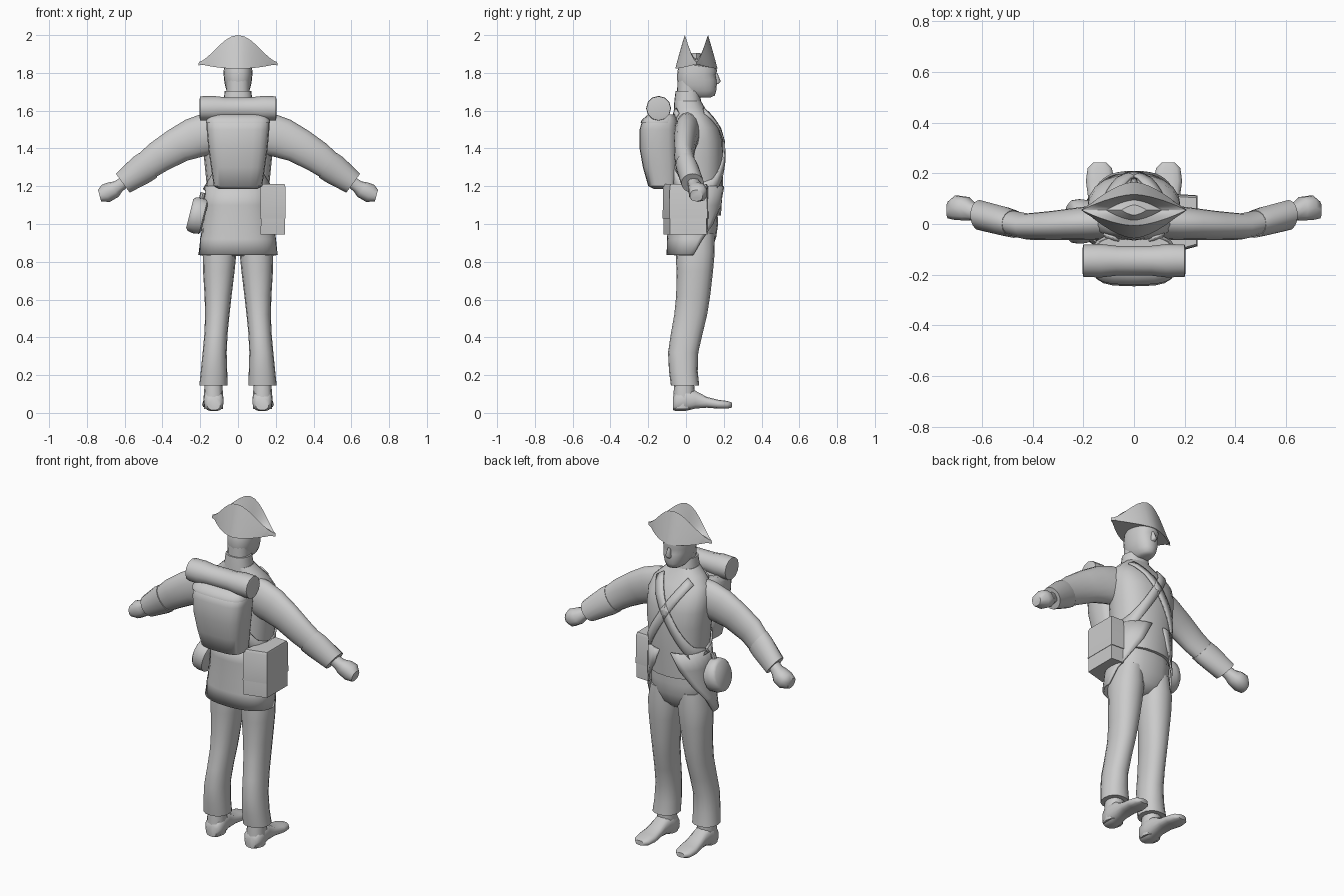
import bpy, bmesh, math
from mathutils import Vector

if "Cube" in bpy.data.objects:
    bpy.data.objects.remove(bpy.data.objects["Cube"])

grey = bpy.data.materials.new("plain_grey")
grey.diffuse_color = (0.6, 0.6, 0.6, 1)
grey.use_nodes = True
grey.node_tree.nodes["Principled BSDF"].inputs["Base Color"].default_value = grey.diffuse_color


def make(name, rows, closed=True, caps=True, thick=0, angle=40):
    """Skin a list of equal-length point rows."""
    bm = bmesh.new()
    vs = [[bm.verts.new(p) for p in r] for r in rows]
    n = len(rows[0])
    for a, b in zip(vs, vs[1:]):
        for i in range(n if closed else n - 1):
            j = (i + 1) % n
            bm.faces.new((a[i], a[j], b[j], b[i]))
    if caps and closed:
        bm.faces.new(vs[0])
        bm.faces.new(vs[-1])
    bmesh.ops.recalc_face_normals(bm, faces=bm.faces)
    me = bpy.data.meshes.new(name)
    bm.to_mesh(me)
    bm.free()
    ob = bpy.data.objects.new(name, me)
    bpy.context.collection.objects.link(ob)
    me.materials.append(grey)
    if thick:
        m = ob.modifiers.new("thickness", 'SOLIDIFY')
        m.thickness = thick
        m.offset = 0
    bpy.ops.object.select_all(action='DESELECT')
    ob.select_set(True)
    bpy.context.view_layer.objects.active = ob
    bpy.ops.object.shade_smooth_by_angle(angle=math.radians(angle))
    return ob


def sp(v, p):
    return math.copysign(abs(v) ** p, v)


def ring(c, u, v, n=16, p=1.0):
    """Closed (super)ellipse around c with half axes u and v."""
    c, u, v = Vector(c), Vector(u), Vector(v)
    return [c + u * sp(math.cos(t), p) + v * sp(math.sin(t), p)
            for t in (2 * math.pi * i / n for i in range(n))]


def level(z, back, front, rx, cx=0, n=20, p=0.85):
    """Horizontal ring given by its back, front and half width."""
    return ring((cx, (back + front) / 2, z), (rx, 0, 0), (0, (front - back) / 2, 0), n, p)


# Torso with waistcoat hem, and collar
torso = [(1.045, -.085, .185, .165), (1.2, -.085, .195, .165), (1.35, -.08, .2, .18),
         (1.44, -.075, .195, .185), (1.51, -.07, .175, .185), (1.57, -.065, .135, .165),
         (1.615, -.06, .10, .12), (1.65, -.06, .08, .08)]
make("torso", [level(*t) for t in torso])
make("collar", [level(1.6, -.065, .085, .085), level(1.65, -.062, .08, .077), level(1.705, -.055, .07, .07)])

# Neck, head and nose
make("neck", [level(1.62, -.05, .07, .06), level(1.76, -.045, .08, .062)])
make("head", [level(*h) for h in (
    (1.67, .03, .13, .03), (1.68, .0, .152, .045), (1.705, -.03, .16, .06),
    (1.735, -.043, .163, .069), (1.765, -.047, .163, .074), (1.79, -.047, .157, .076),
    (1.81, -.045, .165, .076), (1.87, -.03, .15, .07))], angle=60)
make("nose", [level(1.742, .14, .172, .014, n=8), level(1.755, .14, .184, .016, n=8),
              level(1.80, .14, .166, .007, n=8)], angle=60)


# Two-cornered hat: base brim, raised leaves, hollow and crown
def hat_row(w, h, zfun, n=40):
    row = []
    for i in range(n):
        t = 2 * math.pi * i / n
        x = w * math.cos(t)
        s = sp(1 - abs(math.cos(t)) ** 1.6, 1)
        y = .055 + math.copysign(h * s, math.sin(t))
        row.append((x, y, zfun(x)))
    return row


def leaf(x):
    return 1.858 + .142 * (.5 + .5 * math.cos(math.pi * min(abs(x) / .21, 1))) ** .8


make("hat", [hat_row(.2, .112, lambda x: 1.822 + .6 * x * x),
             hat_row(.209, .092, lambda x: 1.84 + .4 * (leaf(x) - 1.858)),
             hat_row(.207, .062, leaf),
             hat_row(.17, .05, lambda x: 1.855 + .6 * (leaf(x) - 1.858)),
             hat_row(.11, .04, lambda x: 1.875),
             hat_row(.05, .02, lambda x: 1.905)], angle=35)

# Hips
make("hips", [level(*h) for h in ((.83, -.03, .1, .06), (.87, -.055, .14, .13), (.93, -.07, .16, .17),
                                  (1.0, -.075, .17, .168), (1.1, -.075, .165, .16))], angle=60)

# Coat skirt, cut away towards the front
rows = []
for z, rx, back, front, reach in ((1.2, .17, -.09, .2, 80), (1.1, .176, -.09, .19, 66),
                                  (1.0, .186, -.092, .18, 42), (.92, .196, -.095, .17, 18),
                                  (.835, .206, -.098, .16, 2)):
    row = []
    for i in range(25):
        t = math.radians(-180 - reach + (180 + 2 * reach) * i / 24)
        row.append((rx * sp(math.cos(t), .85), (back + front) / 2 + (front - back) / 2 * sp(math.sin(t), .85), z))
    rows.append(row)
make("coat_skirt", rows, closed=False, thick=.01)

# Limbs, made for both sides
for s, side in ((-1, "left"), (1, "right")):
    # Trouser leg
    make(side + "_leg", [level(z, b, f, (o - i) / 2, s * (o + i) / 2, 16, .9) for z, b, f, i, o in (
        (.145, -.08, .07, .055, .205), (.22, -.09, .062, .057, .197), (.32, -.095, .065, .06, .187),
        (.42, -.08, .088, .055, .178), (.52, -.062, .112, .045, .174), (.62, -.052, .128, .034, .177),
        (.75, -.05, .143, .018, .185), (.85, -.055, .152, .008, .187), (.95, -.05, .15, .02, .165))], angle=60)

    # Shoe: upright ankle and a foot running forward
    make(side + "_shoe_ankle", [level(z, b, f, r, s * .13, 12) for z, b, f, r in (
        (.02, -.07, .03, .05), (.08, -.068, .05, .052), (.18, -.06, .04, .045))], angle=60)
    make(side + "_shoe", [ring((s * x, y, (lo + hi) / 2), (w, 0, 0), (0, 0, (hi - lo) / 2), 14, .75)
                          for x, y, lo, hi, w in (
        (.128, -.07, .015, .08, .035), (.128, -.05, .008, .11, .052), (.13, .0, .01, .13, .054),
        (.13, .05, .022, .118, .048), (.132, .11, .027, .085, .05), (.134, .17, .022, .07, .056),
        (.135, .22, .022, .063, .048), (.135, .243, .028, .055, .026))], angle=50)

    # Sleeve, cuff and fist share one ring rule: centre, slope, half height, half depth
    def arm(name, data, p=1.0, n=16):
        out = []
        for x, y, z, a, h, d in data:
            a = math.radians(a)
            out.append(ring((s * x, y, z), (s * h * math.sin(a), 0, h * math.cos(a)), (0, d, 0), n, p))
        make(side + name, out, angle=50)

    arm("_sleeve", ((.10, .01, 1.49, 8, .105, .07), (.16, .005, 1.475, 15, .113, .068),
                    (.23, 0, 1.455, 26, .108, .064), (.32, -.006, 1.415, 34, .095, .058),
                    (.42, -.01, 1.355, 36, .085, .052), (.52, .01, 1.28, 36, .07, .05)))
    arm("_cuff", ((.475, 0, 1.312, 36, .08, .055), (.51, .01, 1.288, 36, .08, .058),
                  (.61, .035, 1.216, 36, .062, .06)))
    arm("_hand", ((.59, .035, 1.23, 36, .03, .03), (.635, .05, 1.198, 38, .034, .036),
                  (.66, .06, 1.182, 36, .047, .048), (.70, .064, 1.162, 26, .05, .05),
                  (.733, .055, 1.15, 15, .032, .034)), .85, 10)

# Backpack with lid, and rolled blanket
make("backpack", [level(z, b, f, r, n=20, p=.6) for z, b, f, r in (
    (1.185, -.17, -.05, .1), (1.2, -.2, -.04, .128), (1.3, -.228, -.04, .143), (1.4, -.246, -.04, .157),
    (1.5, -.246, -.04, .166), (1.545, -.232, -.04, .167), (1.57, -.19, -.05, .155))], angle=50)
make("backpack_lid", [level(z, b, -.05, r, n=20, p=.6) for z, b, r in (
    (1.535, -.24, .17), (1.55, -.236, .17), (1.58, -.2, .15))])
make("bedroll", [ring((x, -.145, 1.612), (0, r, 0), (0, 0, r), 12) for x, r in (
    (-.203, .05), (-.2, .064), (-.13, .066), (-.07, .059), (.07, .059), (.13, .066), (.2, .064), (.203, .05))])


# Cartridge pouch: angled box with overlapping flap
def prism(name, plan, grow, z0, z1, taper):
    c = Vector((sum(q[0] for q in plan) / 4, sum(q[1] for q in plan) / 4))
    rows = []
    for z, k in ((z0, grow), (z1 - .015, grow * taper), (z1, grow * taper * .93)):
        rows.append([tuple(c + (Vector(q) - c) * k) + (z,) for q in plan])
    make(name, rows, angle=30)


plan = ((.12, -.12), (.25, -.085), (.25, .11), (.17, .115))
prism("pouch", plan, 1, .945, 1.2, .97)
prism("pouch_flap", plan, 1.03, 1.03, 1.212, .98)

# Canteen: tilted drum with a spout
tilt = math.radians(14)
axis = Vector((-math.cos(tilt), 0, math.sin(tilt)))
up = Vector((math.sin(tilt), 0, math.cos(tilt)))
mid = Vector((-.215, .01, 1.045))
make("canteen", [ring(mid + axis * d, up * r, (0, r * .92, 0), 18) for d, r in (
    (-.04, .075), (-.032, .092), (0, .097), (.03, .092), (.042, .078))], angle=50)
make("canteen_spout", [ring(mid + up * h, axis * .014, (0, .014, 0), 8) for h in (.08, .125)])


# Cross straps lying on the torso, front and back
def surface_y(x, z, side):
    for (za, ba, fa, ra), (zb, bb, fb, rb) in zip(torso, torso[1:]):
        if z <= zb:
            break
    k = max(0, min(1, (z - za) / (zb - za)))
    b, f, r = ba + (bb - ba) * k, fa + (fb - fa) * k, ra + (rb - ra) * k
    c = min(abs(x) / r, 1) ** (1 / .85)
    return (b + f) / 2 + side * ((f - b) / 2 * math.sqrt(max(0, 1 - c * c)) ** .85 + .006)


for s, name in ((1, "canteen_strap"), (-1, "pouch_strap")):
    for side, end in ((1, "_front"), (-1, "_back")):
        rows = []
        for i in range(17):
            t = i / 16
            x, z = s * (.10 - .262 * t), 1.60 - .43 * t
            row = []
            for w in (-.026, 0, .026):
                xx, zz = x + s * w * .8, z - w * .55
                row.append((xx, surface_y(xx, zz, side), zz))
            rows.append(row)
        make(name + end, rows, closed=False, thick=.009)
